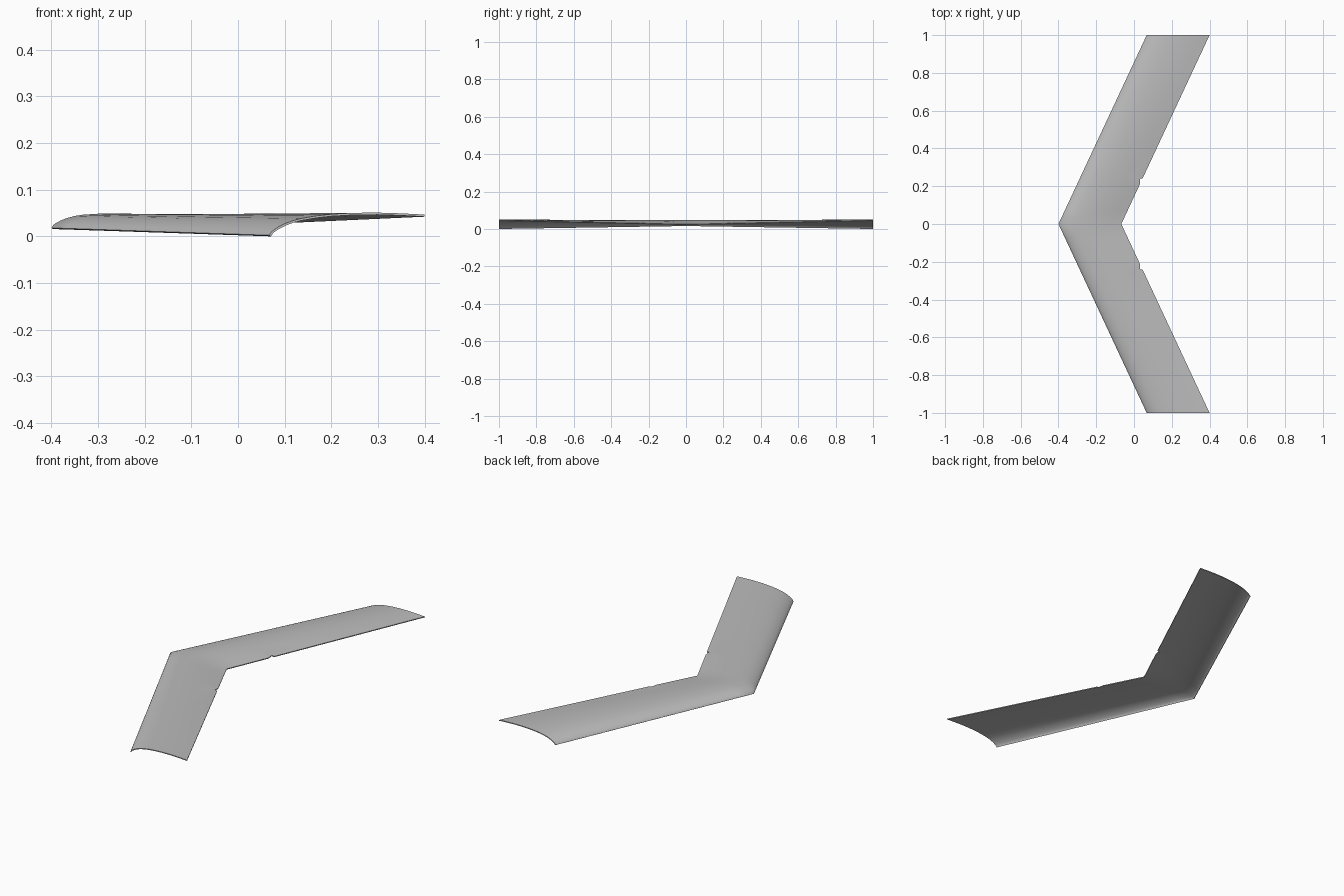
import bpy, bmesh, math

if "Cube" in bpy.data.objects:
    bpy.data.objects.remove(bpy.data.objects["Cube"])

CHORD, SWEEP, THICK = 0.333, 0.467, 0.0045
# camber line: fraction of chord, height above chord
CAMBER = [(0, 0), (.012, .006), (.03, .0105), (.06, .0155), (.1, .0205), (.15, .0245),
          (.2, .0268), (.3, .0283), (.4, .0276), (.55, .0238), (.7, .0175), (.85, .0093), (1, 0)]


def section(y, cut=0.0):
    """Closed thin-shell profile at span position y, with washout twist."""
    t = abs(y)
    le_x = -0.4 + SWEEP * t
    le_z = 0.0195 - 0.0158 * t
    te_z = 0.0265 + 0.0215 * t
    top = []
    for s, h in CAMBER:
        if s == 1:
            s, h = 1 - cut, 0.065 * cut
        top.append((le_x + s * CHORD, le_z + (te_z - le_z) * s + h))
    low = []
    for i, (x, z) in enumerate(top):
        a, b = top[max(i - 1, 0)], top[min(i + 1, len(top) - 1)]
        dx, dz = b[0] - a[0], b[1] - a[1]
        d = math.hypot(dx, dz)
        low.append((min(x + THICK * dz / d, top[-1][0]), z - THICK * dx / d))
    return [(x, y, z) for x, z in top + low[::-1]]


# span stations; the small trailing-edge notch sits near a quarter span
half = [(.07, 0), (.14, 0), (.21, 0), (.2395, .038), (.24, 0), (.4, 0), (.6, 0), (.8, 0), (1, 0)]
stations = [(-y, c) for y, c in half[::-1]] + [(0, 0)] + half

# wing skin
bm = bmesh.new()
rings = [[bm.verts.new(p) for p in section(y, c)] for y, c in stations]
n = len(rings[0])
for a, b in zip(rings, rings[1:]):
    for i in range(n):
        j = (i + 1) % n
        bm.faces.new((a[i], a[j], b[j], b[i]))
# wing tip caps
m = n // 2
for r in (rings[0], rings[-1]):
    for i in range(m - 1):
        bm.faces.new((r[i], r[i + 1], r[n - 2 - i], r[n - 1 - i]))
bmesh.ops.recalc_face_normals(bm, faces=bm.faces)
low_z = min(v.co.z for v in bm.verts)
for v in bm.verts:
    v.co.z -= low_z

mesh = bpy.data.meshes.new("swept_wing")
bm.to_mesh(mesh)
bm.free()
wing = bpy.data.objects.new("swept_wing", mesh)
bpy.context.collection.objects.link(wing)

mat = bpy.data.materials.new("light grey")
mat.diffuse_color = (0.5, 0.5, 0.5, 1)
mat.use_nodes = True
mat.node_tree.nodes["Principled BSDF"].inputs["Base Color"].default_value = mat.diffuse_color
mesh.materials.append(mat)

bpy.context.view_layer.objects.active = wing
wing.select_set(True)
bpy.ops.object.shade_smooth_by_angle(angle=math.radians(35))
